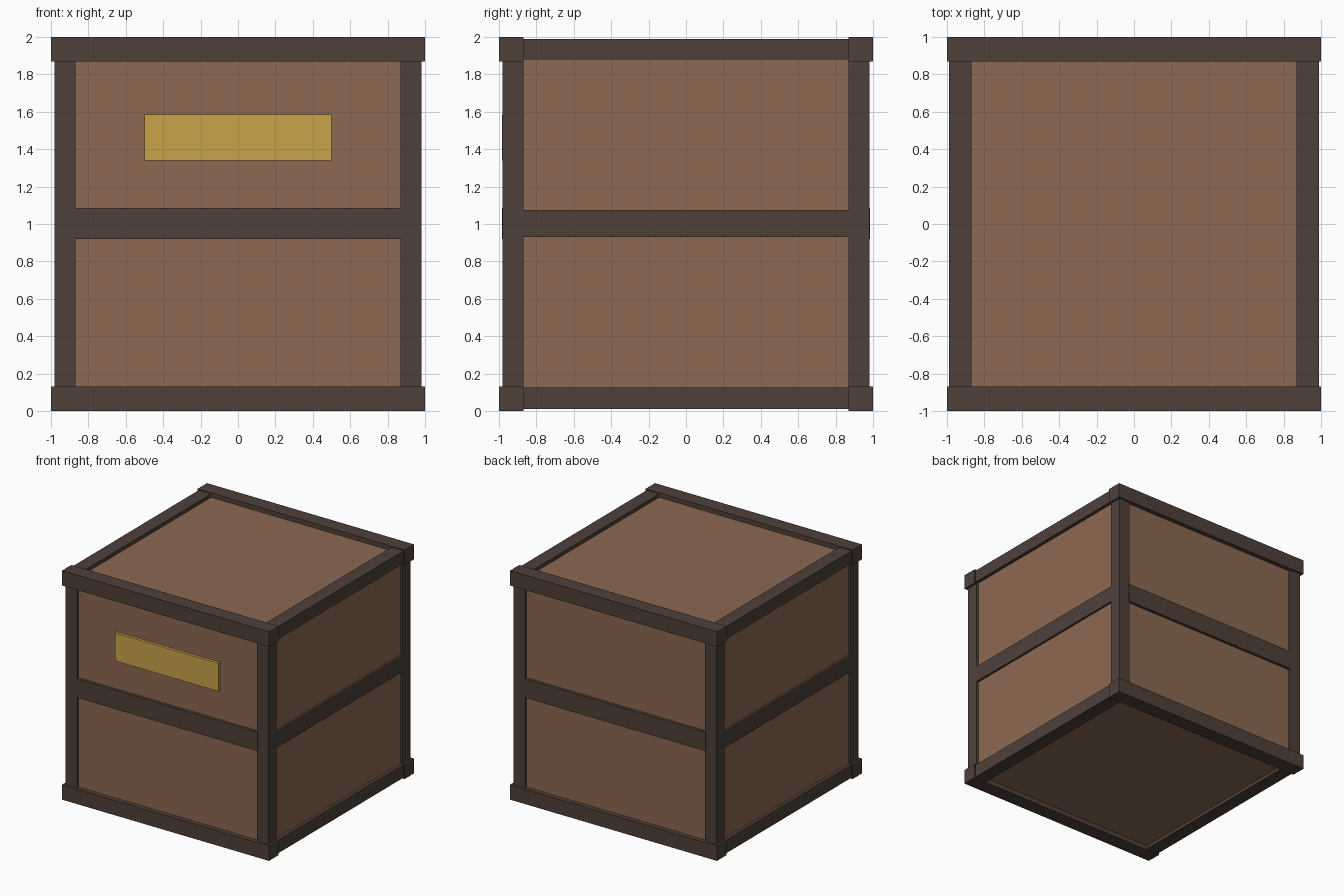
import bpy

if "Cube" in bpy.data.objects:
    bpy.data.objects.remove(bpy.data.objects["Cube"])


def srgb(r, g, b):
    def f(c):
        c /= 255
        return c / 12.92 if c <= 0.04045 else ((c + 0.055) / 1.055) ** 2.4
    return (f(r), f(g), f(b), 1)


def material(name, rgb):
    m = bpy.data.materials.new(name)
    m.diffuse_color = srgb(*rgb)
    m.use_nodes = True
    m.node_tree.nodes["Principled BSDF"].inputs["Base Color"].default_value = m.diffuse_color
    return m


panel_wood = material("panel_wood", (140, 104, 82))
frame_wood = material("dark_frame_wood", (78, 64, 58))
brass = material("brass", (200, 164, 73))


def box(name, mat, x, y, z):
    """Box from (min, max) ranges on each axis."""
    spans = (x, y, z)
    bpy.ops.mesh.primitive_cube_add(size=1, location=[(a + b) / 2 for a, b in spans])
    ob = bpy.context.object
    ob.name = name
    ob.scale = [abs(b - a) for a, b in spans]
    bpy.ops.object.transform_apply(location=False, rotation=False, scale=True)
    ob.data.materials.append(mat)
    return ob


def side(s, a, b):
    return (s * a, s * b)


# Crate body with recessed panels
box("crate_body", panel_wood, (-0.96, 0.96), (-0.96, 0.96), (0.04, 1.96))

for sx, nx in ((-1, "left"), (1, "right")):
    # Corner posts
    for sy, ny in ((-1, "front"), (1, "back")):
        box(f"{ny}_{nx}_post", frame_wood, side(sx, 0.87, 0.98), side(sy, 0.87, 0.98), (0.1, 1.9))
    # Side rails
    box(f"{nx}_top_rail", frame_wood, side(sx, 0.87, 0.99), (-0.88, 0.88), (1.88, 1.99))
    box(f"{nx}_bottom_rail", frame_wood, side(sx, 0.87, 0.99), (-0.88, 0.88), (0.01, 0.125))
    box(f"{nx}_middle_rail", frame_wood, side(sx, 0.90, 0.979), (-0.88, 0.88), (0.93, 1.075))

for sy, ny in ((-1, "front"), (1, "back")):
    # Long front and back rails
    box(f"{ny}_top_rail", frame_wood, (-1, 1), side(sy, 0.87, 1), (1.87, 2))
    box(f"{ny}_bottom_rail", frame_wood, (-1, 1), side(sy, 0.87, 1), (0, 0.13))
    box(f"{ny}_middle_rail", frame_wood, (-0.88, 0.88), side(sy, 0.90, 0.985), (0.92, 1.085))

# Name plate on the front
box("front_plate", brass, (-0.5, 0.5), (-0.985, -0.95), (1.34, 1.585))
